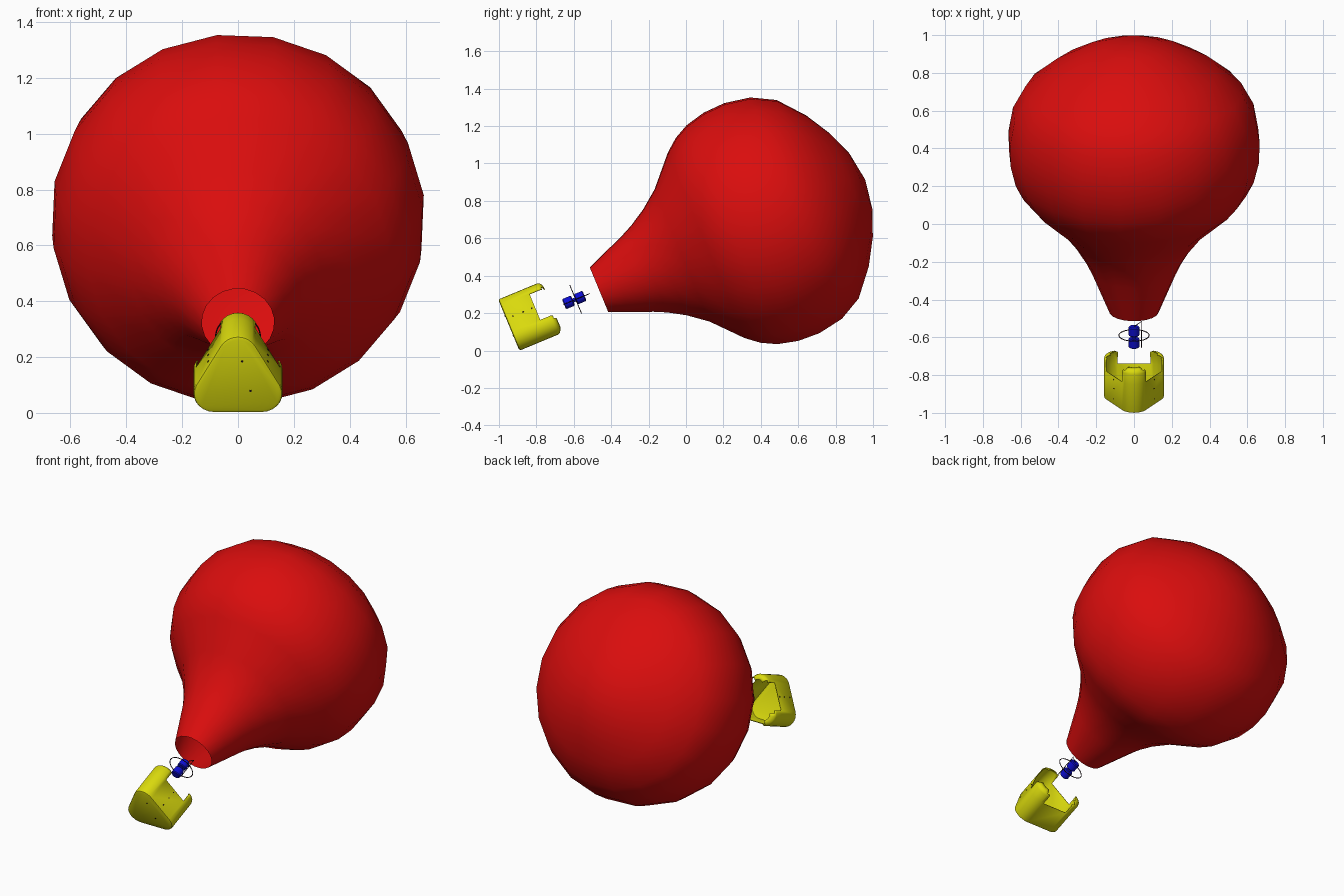
import bpy, bmesh, math
from mathutils import Matrix

cube = bpy.data.objects.get("Cube")
if cube:
    bpy.data.objects.remove(cube, do_unlink=True)

# Everything is built along a local z axis starting at the balloon mouth, then tilted
TILT = Matrix.Translation((0, -0.465, 0.325)) @ Matrix.Rotation(math.radians(-67.5), 4, 'X')


def material(name, rgb):
    m = bpy.data.materials.new(name)
    m.use_nodes = True
    m.diffuse_color = (*rgb, 1)
    m.node_tree.nodes["Principled BSDF"].inputs["Base Color"].default_value = (*rgb, 1)
    return m


RED = material("balloon red", (0.70, 0.004, 0.004))
YELLOW = material("basket yellow", (0.70, 0.70, 0.004))
BLUE = material("burner blue", (0.004, 0.004, 0.65))
DARK = material("dark metal", (0.015, 0.005, 0.012))


def finish(bm, name, mat, angle=40, recalc=True):
    if recalc:
        bmesh.ops.recalc_face_normals(bm, faces=bm.faces)
    mesh = bpy.data.meshes.new(name)
    bm.to_mesh(mesh)
    bm.free()
    mesh.materials.append(mat)
    ob = bpy.data.objects.new(name, mesh)
    bpy.context.collection.objects.link(ob)
    ob.matrix_world = TILT
    bpy.ops.object.select_all(action='DESELECT')
    ob.select_set(True)
    bpy.context.view_layer.objects.active = ob
    bpy.ops.object.shade_smooth_by_angle(angle=math.radians(angle))
    return ob


def lathe(name, profile, n, mat, turn=0.0, angle=40):
    """Spin (height, radius) points round the axis; zero radius makes a pole."""
    bm = bmesh.new()
    rings = []
    for s, r in profile:
        if r == 0:
            rings.append([bm.verts.new((0, 0, s))] * n)
        else:
            ts = [turn + 2 * math.pi * i / n for i in range(n)]
            rings.append([bm.verts.new((r * math.sin(t), -r * math.cos(t), s)) for t in ts])
    for a, b in zip(rings, rings[1:]):
        for i in range(n):
            j = (i + 1) % n
            quad = list(dict.fromkeys((a[i], b[i], b[j], a[j])))
            bm.faces.new(quad)
    return finish(bm, name, mat, angle)


def tube(name, points, radius, mat, cyclic=False):
    """Thin round wire along a path."""
    cu = bpy.data.curves.new(name, 'CURVE')
    cu.dimensions = '3D'
    cu.bevel_depth = radius
    cu.bevel_resolution = 1
    cu.use_fill_caps = True
    sp = cu.splines.new('POLY')
    sp.points.add(len(points) - 1)
    for p, co in zip(sp.points, points):
        p.co = (*co, 1)
    sp.use_cyclic_u = cyclic
    cu.materials.append(mat)
    ob = bpy.data.objects.new(name, cu)
    bpy.context.collection.objects.link(ob)
    ob.matrix_world = TILT
    return ob


# Balloon envelope, open at the mouth
lathe("envelope", [(0, .13), (.11, .175), (.225, .222), (.29, .253), (.38, .307),
                   (.48, .385), (.62, .54), (.69, .597), (.77, .638), (.88, .665),
                   (1.0, .670), (1.14, .645), (1.265, .578), (1.38, .44),
                   (1.46, .302), (1.515, .165), (1.54, 0)],
      20, RED, turn=math.radians(-6.7), angle=60)

# Burner: two canisters joined by a neck, a ring and a bent fuel pipe
for name, s in (("lower_canister", -.177), ("upper_canister", -.110)):
    lathe(name, [(s - .026, 0), (s - .026, .024), (s - .021, .029), (s + .021, .029),
                 (s + .026, .024), (s + .026, 0)], 16, BLUE)
lathe("burner_neck", [(-.16, 0), (-.16, .011), (-.13, .011), (-.13, 0)], 12, BLUE)
tube("burner_ring", [(.08 * math.cos(a), .08 * math.sin(a), -.135)
                     for a in (2 * math.pi * i / 32 for i in range(32))], .0025, DARK, True)
tube("fuel_pipe", [(.04, 0, -.205), (.04, 0, -.055), (0, 0, -.085)], .0025, DARK)

# Basket: rounded triangular shell with a raised, inward-curling horn at each corner
RHO, CENTRE, ARC = .10, -.015, 9


def triangle(r, s):
    pts = []
    for k in range(3):
        a = math.radians(120 * k)
        for j in range(ARC):
            t = a + math.radians(-60 + 120 * j / (ARC - 1))
            x = RHO * math.sin(a) + r * math.sin(t)
            up = CENTRE + RHO * math.cos(a) + r * math.cos(t)
            pts.append((x, -up, s))
    return pts


bm = bmesh.new()
levels = [(.061, -.518), (.070, -.514), (.073, -.506), (.073, -.352), (.073, -.294),
          (.068, -.281), (.056, -.272), (.039, -.267)]
rings = [[bm.verts.new(p) for p in triangle(r, s)] for r, s in levels]
bm.faces.new(list(reversed(rings[0])))
count = 3 * ARC
for row, (a, b) in enumerate(zip(rings, rings[1:])):
    for i in range(count):
        j = i % ARC
        side_gap = row >= 3 and j == ARC - 1
        taper = row >= 5 and j in (0, ARC - 2)
        if not (side_gap or taper):
            n = (i + 1) % count
            bm.faces.new((a[i], a[n], b[n], b[i]))
bmesh.ops.delete(bm, geom=[v for v in bm.verts if not v.link_faces], context='VERTS')
basket = finish(bm, "basket", YELLOW)
shell = basket.modifiers.new("wall thickness", 'SOLIDIFY')
shell.thickness = .005
shell.offset = -1


# Small rivets on the sloping sides and the floor
def rivet(name, loc, rot):
    bm = bmesh.new()
    bmesh.ops.create_cone(bm, cap_ends=True, segments=8, radius1=.004, radius2=.004, depth=.004,
                          matrix=Matrix.Translation(loc) @ rot)
    finish(bm, name, DARK)


apothem = RHO / 2 + .073
for side, tag in ((1, "left"), (-1, "right")):
    nx, ny = side * math.sin(math.radians(60)), -math.cos(math.radians(60))
    rot = Matrix.Rotation(math.atan2(ny, nx), 4, 'Z') @ Matrix.Rotation(math.pi / 2, 4, 'Y')
    for i, s in enumerate((-.48, -.42, -.37)):
        rivet(f"{tag}_rivet_{i + 1}", (apothem * nx, -CENTRE + apothem * ny, s), rot)
for i, (x, up) in enumerate(((.015, .062), (.045, -.052))):
    rivet(f"floor_rivet_{i + 1}", (x, -up, -.518), Matrix.Identity(4))
